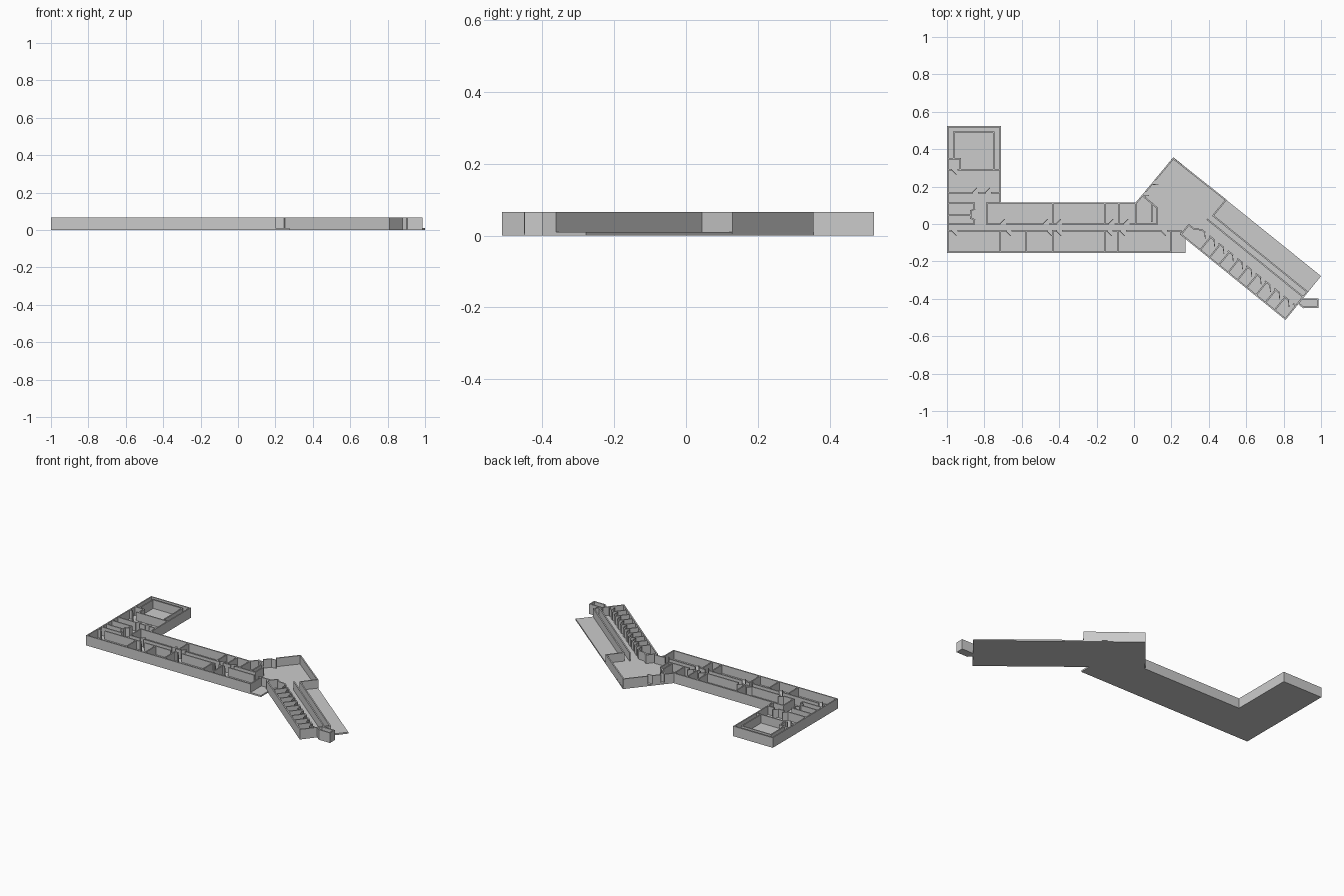
import bpy, bmesh, math
from mathutils import Vector

if "Cube" in bpy.data.objects:
    bpy.data.objects.remove(bpy.data.objects["Cube"])

FLOOR, TOP, T = 0.01, 0.066, 0.008   # slab top, wall top, wall thickness

grey = bpy.data.materials.new("plain grey")
grey.diffuse_color = (0.6, 0.6, 0.6, 1)
grey.use_nodes = True
grey.node_tree.nodes["Principled BSDF"].inputs["Base Color"].default_value = grey.diffuse_color


def prism(bm, pts, z0, z1):
    """Extrude a plan polygon between two heights."""
    face = bm.faces.new([bm.verts.new((p[0], p[1], z0)) for p in pts])
    ext = bmesh.ops.extrude_face_region(bm, geom=[face])
    for v in ext["geom"]:
        if isinstance(v, bmesh.types.BMVert):
            v.co.z = z1


def finish(bm, name):
    bmesh.ops.recalc_face_normals(bm, faces=bm.faces)
    me = bpy.data.meshes.new(name)
    bm.to_mesh(me)
    bm.free()
    me.materials.append(grey)
    ob = bpy.data.objects.new(name, me)
    bpy.context.collection.objects.link(ob)


def bar(bm, a, b, t=T):
    """Straight wall piece whose ends reach half a thickness past a and b."""
    a, b = Vector(a), Vector(b)
    d = (b - a).normalized() * t / 2
    n = Vector((-d.y, d.x))
    prism(bm, [a - d - n, b + d - n, b + d + n, a - d + n], FLOOR - 0.004, TOP)


def wall(bm, a, b, doors=(), side=1, w=0.036):
    """Wall with full-height door gaps and a half-open leaf at each gap."""
    a, b = Vector(a), Vector(b)
    d = (b - a).normalized()
    n = Vector((-d.y, d.x)) * side
    start = a
    for s in sorted(doors):
        bar(bm, start, a + d * s)
        hinge = a + d * s
        bar(bm, hinge, hinge + (d + n) * w * 0.7, 0.004)
        start = a + d * (s + w)
    bar(bm, start, b)


def path(bm, pts):
    for a, b in zip(pts, pts[1:]):
        wall(bm, a, b)


# local frame of the slanted wing: u along it, v across it
O, U, V = Vector((0.249, -0.059)), Vector((0.777, -0.629)), Vector((0.629, 0.777))


def w(u, v):
    return O + U * u + V * v


L, R, S, N = -0.996, -0.715, -0.151, 0.52
CN, CS, BN = 0.0, -0.037, 0.11           # corridor sides, north side of main bar

# floor slab
bm = bmesh.new()
prism(bm, [(-1, -0.155), (0.275, -0.155), (0.275, -0.08), w(0.722, 0), w(0.722, 0.302),
           (0.21, 0.357), (0.01, 0.114), (-0.711, 0.114), (-0.711, 0.524), (-1, 0.524)], 0, FLOOR)
finish(bm, "floor_slab")

# left wing walls
bm = bmesh.new()
path(bm, [(L, S), (L, N), (R, N), (R, BN)])
wall(bm, (L, 0.29), (R, 0.29), [0.02], -1)
wall(bm, (L, 0.168), (R, 0.168), [0.13, 0.2])
path(bm, [(-0.963, 0.348), (-0.963, 0.49), (-0.75, 0.49), (-0.75, 0.29)])
path(bm, [(L, 0.348), (-0.928, 0.348), (-0.928, 0.29)])
path(bm, [(L, BN), (-0.853, BN), (-0.853, 0.08), (-0.873, 0.07), (-0.873, 0.032),
          (-0.853, 0.022), (-0.853, CN), (L, CN)])
wall(bm, (L, 0.048), (-0.873, 0.048))
finish(bm, "left_wing_walls")

# main bar walls
bm = bmesh.new()
wall(bm, (L, S), (0.196, S))
wall(bm, (0.196, S), (0.196, CS))
wall(bm, (L, CS), (0.249, CS), [0.02, 0.31, 0.53, 0.58, 0.85, 0.92, 1.14], -1)
wall(bm, (-0.787, BN), (0.01, BN))
wall(bm, (-0.787, CN), (0.125, CN), [0.07, 0.3, 0.37, 0.65, 0.73])
wall(bm, (-0.787, CN), (-0.787, BN))
for x in (R, -0.575, -0.435, -0.157, -0.087):
    wall(bm, (x, S), (x, CS))
for x in (-0.435, -0.157, -0.082, 0.01):
    wall(bm, (x, CN), (x, BN))
finish(bm, "main_bar_walls")

# hall walls and the small lobby rooms beside the hall
bm = bmesh.new()
wall(bm, (0.01, BN), (0.21, 0.35), [0.05, 0.13], -1)
path(bm, [(0.21, 0.35), w(0.07, 0.298), w(0.07, 0.19)])
path(bm, [(0.045, 0.153), (0.095, 0.11), (0.095, 0.015)])
path(bm, [(0.095, 0.11), (0.125, 0.085), (0.125, CN)])
finish(bm, "hall_walls")

# slanted wing walls
bm = bmesh.new()
wall(bm, w(0, 0.004), w(0.718, 0.004))
wall(bm, w(0.718, 0.004), w(0.718, 0.19))
wall(bm, w(0.07, 0.19), w(0.718, 0.19))
wall(bm, w(0.06, 0.155), w(0.718, 0.155))
wall(bm, w(0.07, 0.093), w(0.718, 0.093), [0.02 + 0.064 * k for k in range(10)], -1)
path(bm, [(0.249, CS), w(0, 0.004), w(0, 0.07), w(0.035, 0.07), w(0.07, 0.093)])
for k in range(9):
    u = 0.132 + 0.064 * k
    wall(bm, w(u, 0.004), w(u, 0.093))
finish(bm, "slanted_wing_walls")

# small end porch
bm = bmesh.new()
porch = [(0.893, -0.398), (0.986, -0.398), (0.986, -0.45), (0.903, -0.45), (0.875, -0.425)]
prism(bm, porch, 0, FLOOR)
path(bm, [(0.893, -0.402), (0.982, -0.402), (0.982, -0.446), (0.905, -0.446), (0.88, -0.425)])
finish(bm, "end_porch")
